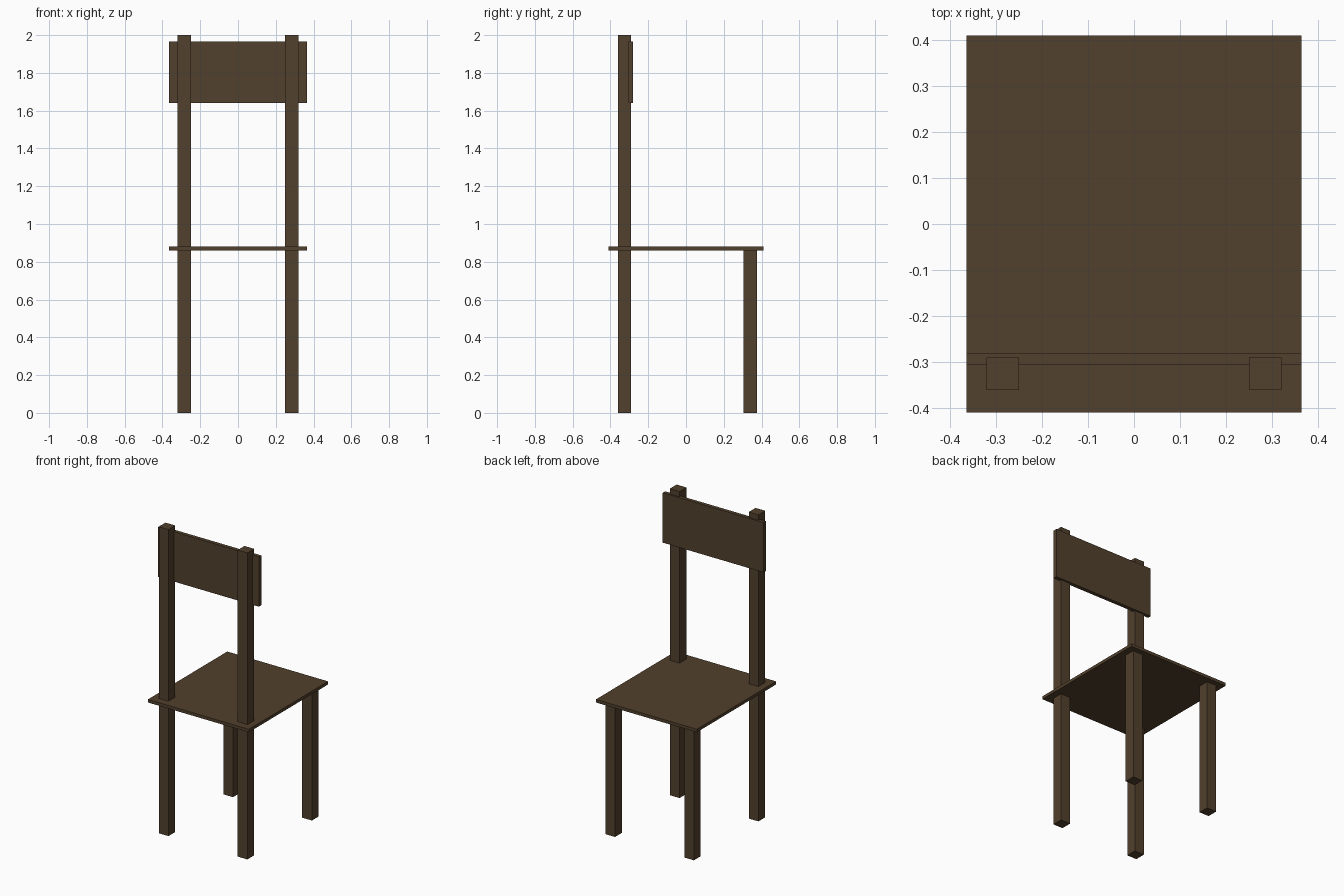
import bpy

default = bpy.data.objects.get("Cube")
if default:
    bpy.data.objects.remove(default, do_unlink=True)

# Dark wood
wood = bpy.data.materials.new("dark_brown_wood")
wood.use_nodes = True
color = (0.085, 0.052, 0.026, 1.0)
wood.diffuse_color = color
wood.node_tree.nodes["Principled BSDF"].inputs["Base Color"].default_value = color


def box(name, x, y, z):
    """Box spanning the (min, max) range on each axis."""
    spans = (x, y, z)
    bpy.ops.mesh.primitive_cube_add(size=1, location=[(a + b) / 2 for a, b in spans])
    obj = bpy.context.object
    obj.name = name
    obj.scale = [b - a for a, b in spans]
    bpy.ops.object.transform_apply(location=False, rotation=False, scale=True)
    obj.data.materials.append(wood)
    return obj


SEAT_BOTTOM, SEAT_TOP = 0.86, 0.88
HALF_WIDTH = 0.364

# Seat board
box("seat", (-HALF_WIDTH, HALF_WIDTH), (-0.409, 0.409), (SEAT_BOTTOM, SEAT_TOP))

# Tall back posts running through the seat, and short legs under it
for side, x in (("left", (0.25, 0.32)), ("right", (-0.32, -0.25))):
    box("back_post_" + side, x, (-0.36, -0.29), (0, 2))
    box("seat_leg_" + side, x, (0.305, 0.375), (0, SEAT_BOTTOM))

# Backrest board, let slightly into the posts
box("backrest", (-HALF_WIDTH, HALF_WIDTH), (-0.305, -0.28), (1.64, 1.965))
